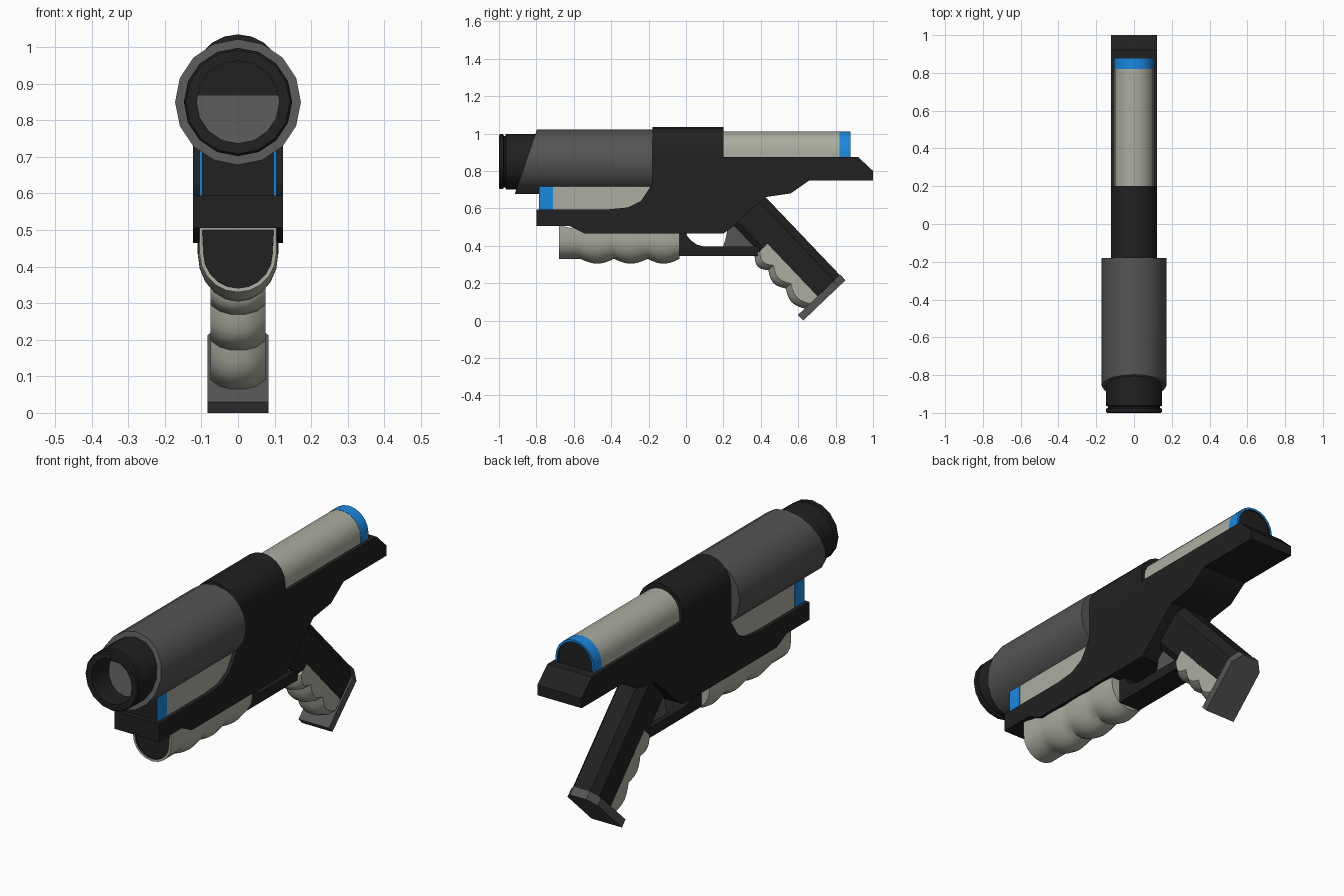
import bpy, bmesh, math
from mathutils import Vector

if "Cube" in bpy.data.objects:
    bpy.data.objects.remove(bpy.data.objects["Cube"])


def material(name, rgb):
    m = bpy.data.materials.new(name)
    m.diffuse_color = (*rgb, 1)
    m.use_nodes = True
    m.node_tree.nodes["Principled BSDF"].inputs["Base Color"].default_value = m.diffuse_color
    return m


BLACK = material("black", (0.015, 0.015, 0.015))
GREY = material("grey", (0.09, 0.09, 0.09))
CREAM = material("cream", (0.41, 0.42, 0.35))
BLUE = material("blue", (0.01, 0.25, 0.75))


def loft(name, rings, mat, panel=None):
    """Skin closed rings; panel = 0 or -1 insets a black panel in that end cap."""
    bm = bmesh.new()
    vs = [[bm.verts.new(p) for p in r] for r in rings]
    n = len(vs[0])
    for a, b in zip(vs, vs[1:]):
        for i in range(n):
            j = (i + 1) % n
            bm.faces.new((a[i], a[j], b[j], b[i]))
    caps = [bm.faces.new(vs[0]), bm.faces.new(vs[-1])]
    bmesh.ops.recalc_face_normals(bm, faces=bm.faces)
    if panel is not None:
        bmesh.ops.inset_region(bm, faces=[caps[panel]], thickness=0.011)
        caps[panel].material_index = 1
        bmesh.ops.inset_region(bm, faces=[caps[panel]], thickness=0.0005, depth=-0.008)
    me = bpy.data.meshes.new(name)
    bm.to_mesh(me)
    bm.free()
    me.materials.append(mat)
    me.materials.append(BLACK)
    me.shade_smooth()
    me.set_sharp_from_angle(angle=math.radians(32))
    ob = bpy.data.objects.new(name, me)
    bpy.context.collection.objects.link(ob)
    return ob


def side_prism(name, pts, half, mat):
    return loft(name, [[(x, y, z) for y, z in pts] for x in (-half, half)], mat)


def arch(y, r, zc, base, rz=None, sign=1, n=10):
    """Arch cross-section in xz: straight legs to base, semicircle about zc."""
    rz = rz or r
    curve = [(r * math.cos(math.pi * i / n), y, zc + sign * rz * math.sin(math.pi * i / n))
             for i in range(n + 1)]
    return [(r, y, base)] + curve + [(-r, y, base)]


def circle(y, r, slope=0, n=16):
    pts = []
    for i in range(n):
        a = 2 * math.pi * i / n
        pts.append((r * math.sin(a), y + slope * math.cos(a), 0.85 + r * math.cos(a)))
    return pts


# Main body and its rounded hump
side_prism("body", [
    (-0.80, 0.595), (-0.80, 0.505), (-0.62, 0.505), (-0.54, 0.465), (0.20, 0.465),
    (0.26, 0.51), (0.42, 0.66), (0.56, 0.68), (0.66, 0.75), (1.0, 0.75), (1.0, 0.80),
    (0.92, 0.875), (-0.18, 0.875), (-0.18, 0.73), (-0.24, 0.64), (-0.31, 0.605),
    (-0.41, 0.595)], 0.123, BLACK)
loft("body_hump", [arch(y, 0.123, 0.912, 0.85) for y in (-0.18, 0.2)], BLACK)

# Barrel shroud with slanted front, and hollow muzzle
loft("barrel_shroud", [circle(-0.18, 0.172), circle(-0.856, 0.172, 0.059)], GREY)
loft("muzzle", [circle(y, r) for y, r in (
    (-0.7, 0.148), (-0.962, 0.148), (-0.966, 0.138), (-0.974, 0.138), (-0.978, 0.147),
    (-0.995, 0.147), (-1.0, 0.142), (-1.0, 0.113), (-0.85, 0.113))], BLACK)

# Upper rear tube with blue end
loft("rear_tube", [arch(y, 0.105, 0.906, 0.865) for y in (0.19, 0.82)], CREAM)
loft("rear_tube_band", [arch(y, 0.106, 0.906, 0.865) for y in (0.82, 0.88)], BLUE, -1)


# Lower front block with blue end
def block(y, w):
    return [(-w, y, 0.58), (w, y, 0.58), (w, y, 0.78), (-w, y, 0.78)]


loft("front_block", [block(-0.17, 0.104), block(-0.71, 0.104)], CREAM)
loft("front_block_band", [block(-0.71, 0.105), block(-0.785, 0.105)], BLUE, -1)

# Foregrip: U section with three finger swells
stations = [(-0.68, 0), (-0.585, 0)]
cusps = (-0.565, -0.385, -0.205, -0.035)
for a, b in zip(cusps, cusps[1:]):
    stations += [(a + (b - a) * t / 6, 0.026 * math.sin(math.pi * t / 6))
                 for t in range(6)]
stations.append((cusps[-1], 0))
loft("foregrip", [arch(y, 0.105 + 0.2 * b, 0.435, 0.508 if y < -0.6 else 0.49, 0.105 + b, -1)
                  for y, b in stations], CREAM, 0)

# Trigger guard and trigger
side_prism("trigger_guard", [
    (-0.035, 0.48), (-0.035, 0.345), (0.39, 0.345), (0.39, 0.395), (0.10, 0.395),
    (0.06, 0.405), (0.025, 0.43), (0.005, 0.455), (0.0, 0.48)], 0.06, BLACK)
side_prism("trigger", [(0.195, 0.39), (0.21, 0.43), (0.22, 0.48), (0.27, 0.53),
                       (0.38, 0.40), (0.37, 0.39)], 0.035, GREY)

# Handle frame: s runs down the handle, n runs towards its back
DOWN, BACK = Vector((0, 0.69, -0.724)), Vector((0, 0.724, 0.69))


def handle_ring(s, half_section):
    pts = half_section + [(-x, n) for x, n in reversed(half_section)]
    return [Vector((x, 0.43, 0.66)) + DOWN * s + BACK * n for x, n in pts]


def handle_prism(name, s0, s1, half, mat):
    return loft(name, [handle_ring(s, half) for s in (s0, s1)], mat)


handle_prism("handle", -0.06, 0.575,
             [(0.075, -0.168), (0.075, -0.045), (0.045, -0.003)], BLACK)
handle_prism("handle_top", -0.02, 0.185,
             [(0.05, -0.23), (0.075, -0.20), (0.075, -0.16)], BLACK)
handle_prism("handle_base", 0.572, 0.613,
             [(0.084, -0.313), (0.084, -0.05), (0.045, 0.0)], GREY)

# Cream finger grip with three swells
rings = []
for a, b in ((0.183, 0.29), (0.29, 0.425), (0.425, 0.573)):
    for t in range(6 if b < 0.5 else 7):
        f = 0.262 + 0.028 * math.sin(math.pi * t / 6)
        rings.append(handle_ring(a + (b - a) * t / 6, [
            (0.02, -f), (0.05, -f + 0.012), (0.075, -f + 0.038), (0.075, -0.166)]))
loft("finger_grip", rings, CREAM)
